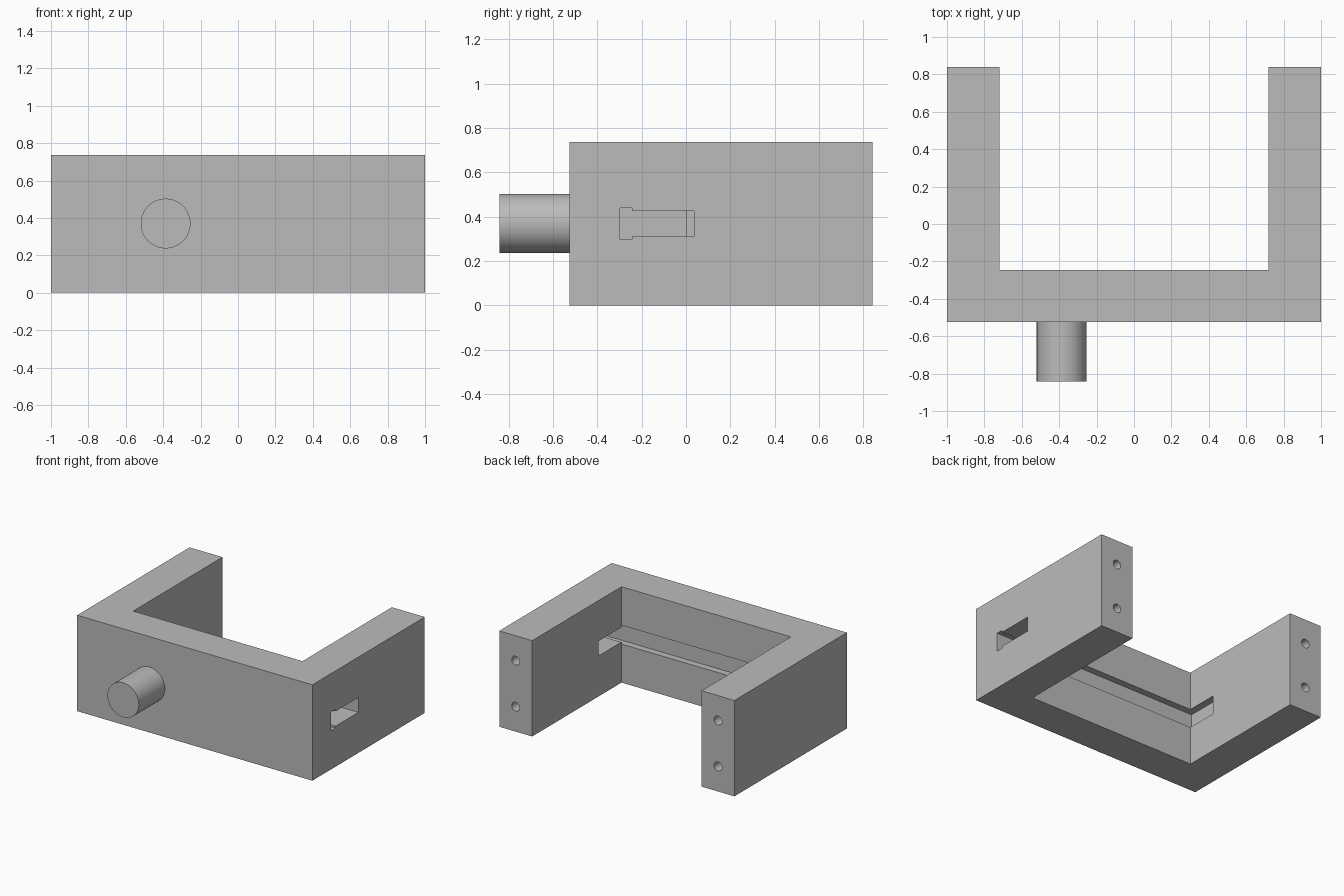
import bpy
import bmesh
from math import radians
from mathutils import Matrix

cube = bpy.data.objects.get("Cube")
if cube:
    bpy.data.objects.remove(cube, do_unlink=True)

# Overall dimensions
HEIGHT = 0.737
MID = HEIGHT / 2
FRONT, INNER, BACK = -0.525, -0.245, 0.84
ARM = 0.72            # inner face of each arm
GROOVE_FLOOR = -0.297

grey = bpy.data.materials.new("plain grey")
grey.use_nodes = True
colour = (0.5, 0.5, 0.5, 1)
grey.diffuse_color = colour
grey.node_tree.nodes["Principled BSDF"].inputs["Base Color"].default_value = colour


def finish(name, bm):
    bmesh.ops.recalc_face_normals(bm, faces=bm.faces)
    mesh = bpy.data.meshes.new(name)
    bm.to_mesh(mesh)
    bm.free()
    mesh.materials.append(grey)
    obj = bpy.data.objects.new(name, mesh)
    bpy.context.collection.objects.link(obj)
    return obj


def prism(name, outline, offset):
    """Extrude a flat outline of 3D points along an offset."""
    bm = bmesh.new()
    face = bm.faces.new([bm.verts.new(p) for p in outline])
    new = bmesh.ops.extrude_face_region(bm, geom=[face])["geom"]
    verts = [g for g in new if isinstance(g, bmesh.types.BMVert)]
    bmesh.ops.translate(bm, verts=verts, vec=offset)
    return finish(name, bm)


def rod(name, x, z, radius, y0, y1, sides):
    """Cylinder lying along y."""
    bm = bmesh.new()
    place = Matrix.Translation((x, (y0 + y1) / 2, z)) @ Matrix.Rotation(radians(90), 4, "X")
    bmesh.ops.create_cone(bm, cap_ends=True, segments=sides, radius1=radius,
                          radius2=radius, depth=y1 - y0, matrix=place)
    return finish(name, bm)


def smooth(obj):
    bpy.ops.object.select_all(action="DESELECT")
    obj.select_set(True)
    bpy.context.view_layer.objects.active = obj
    bpy.ops.object.shade_smooth_by_angle(angle=radians(30))


# U-shaped body
plan = [(-1, FRONT), (1, FRONT), (1, BACK), (ARM, BACK),
        (ARM, INNER), (-ARM, INNER), (-ARM, BACK), (-1, BACK)]
body = prism("u_shaped_body", [(x, y, 0) for x, y in plan], (0, 0, HEIGHT))

# Sliding slot: wide groove in the front wall, narrower opening through the left arm
HEAD, STEM, NECK = 0.072, 0.057, -0.243
half = [(GROOVE_FLOOR, HEAD), (NECK, HEAD), (NECK, STEM), (0.035, STEM)]
profile = half + [(y, -z) for y, z in reversed(half)]
slot = prism("slot_cutter", [(-0.7, y, MID + z) for y, z in profile], (1.75, 0, 0))

# Blind pocket in the right arm where the slot ends
pocket_side = [(GROOVE_FLOOR, -HEAD), (0, -HEAD), (0, HEAD), (GROOVE_FLOOR, HEAD)]
pocket = prism("pocket_cutter", [(-0.775, y, MID + z) for y, z in pocket_side], (0.1, 0, 0))

# Two screw holes in the end of each arm
holes = [rod("screw_hole_cutter", sx * (1 + ARM) / 2, MID + dz, 0.034, BACK - 0.25, BACK + 0.05, 32)
         for sx in (-1, 1) for dz in (-0.177, 0.177)]

bpy.context.view_layer.objects.active = body
for cutter in [slot, pocket] + holes:
    cut = body.modifiers.new("cut", "BOOLEAN")
    cut.operation = "DIFFERENCE"
    cut.solver = "EXACT"
    cut.object = cutter
    bpy.ops.object.modifier_apply(modifier=cut.name)
    bpy.data.objects.remove(cutter, do_unlink=True)
smooth(body)

# Round peg on the front
peg = rod("front_peg", -0.387, 0.37, 0.133, -0.842, FRONT, 64)
smooth(peg)
